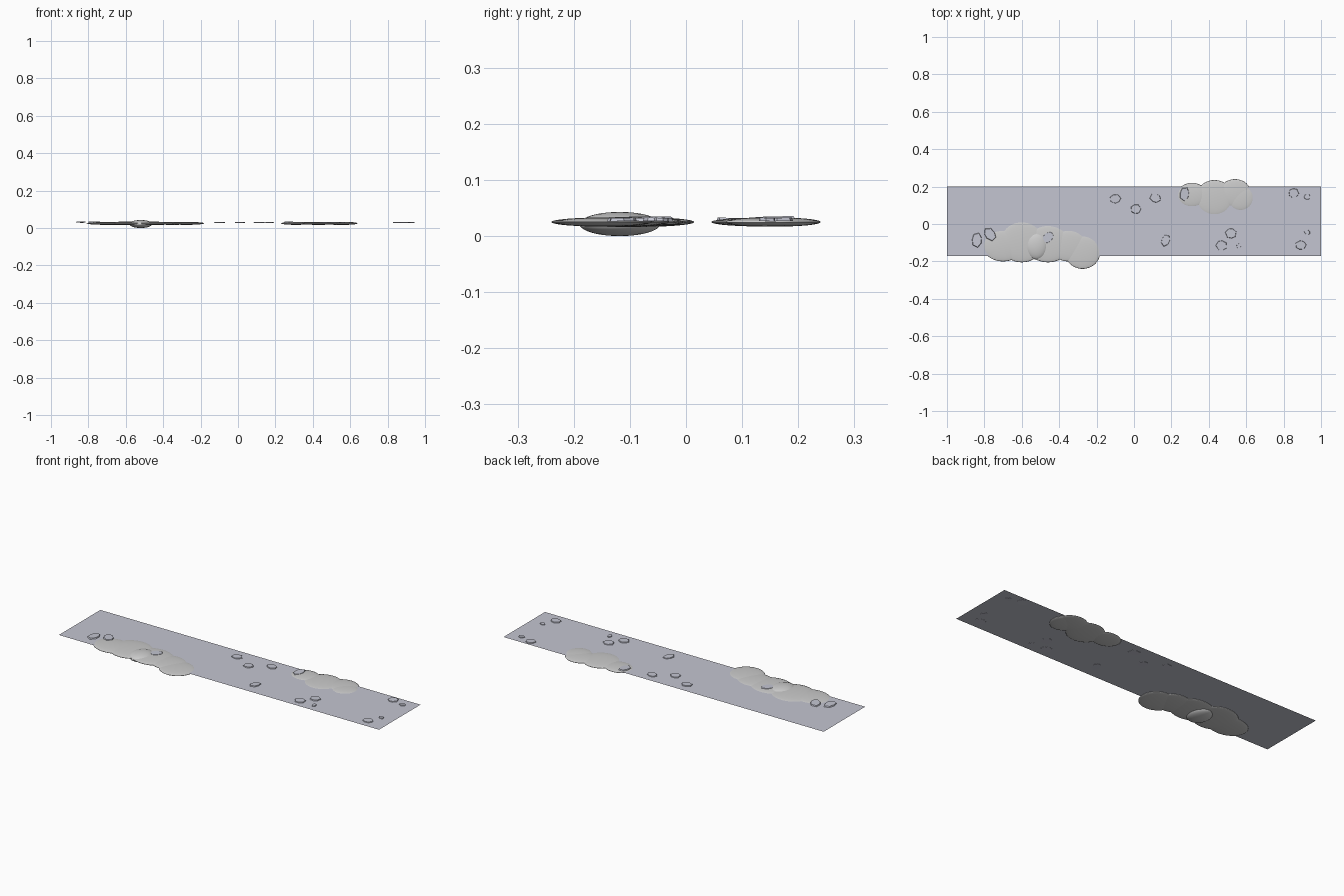
import bpy, bmesh, math, random
from mathutils import Matrix, Vector

if "Cube" in bpy.data.objects:
    bpy.data.objects.remove(bpy.data.objects["Cube"])

random.seed(4)
LEVEL = 0.028


def material(name, colour):
    m = bpy.data.materials.new(name)
    m.diffuse_color = colour
    m.use_nodes = True
    m.node_tree.nodes["Principled BSDF"].inputs["Base Color"].default_value = m.diffuse_color
    return m


def finish(name, bm, mat=None, smooth=False):
    me = bpy.data.meshes.new(name)
    bm.to_mesh(me)
    bm.free()
    ob = bpy.data.objects.new(name, me)
    bpy.context.collection.objects.link(ob)
    if mat:
        me.materials.append(mat)
    for p in me.polygons:
        p.use_smooth = smooth
    return ob


def mounds(name, blobs):
    """Overlapping flattened spheres: x, y, z, rx, ry, rz."""
    bm = bmesh.new()
    for x, y, z, rx, ry, rz in blobs:
        mat = Matrix.Translation((x, y, z)) @ Matrix.Diagonal((rx, ry, rz, 1))
        bmesh.ops.create_uvsphere(bm, u_segments=40, v_segments=20, radius=1, matrix=mat)
    return finish(name, bm, None, True)


blue = material("water_blue_grey", (0.55, 0.56, 0.64, 1))

# flat water strip
bm = bmesh.new()
bm.faces.new([bm.verts.new(c) for c in
              ((-1, -0.17, LEVEL), (1, -0.17, LEVEL), (1, 0.2, LEVEL), (-1, 0.2, LEVEL))])
finish("water_strip", bm, blue)

# banks along both edges
mounds("front_bank", [
    (-0.70, -0.115, 0.025, 0.11, 0.085, 0.008),
    (-0.60, -0.095, 0.025, 0.12, 0.11, 0.009),
    (-0.46, -0.105, 0.025, 0.12, 0.10, 0.009),
    (-0.35, -0.115, 0.025, 0.10, 0.085, 0.008),
    (-0.275, -0.150, 0.025, 0.095, 0.09, 0.008)])
mounds("back_bank", [
    (0.31, 0.155, 0.025, 0.08, 0.065, 0.008),
    (0.43, 0.140, 0.025, 0.10, 0.095, 0.008),
    (0.54, 0.165, 0.025, 0.085, 0.075, 0.008),
    (0.57, 0.140, 0.025, 0.07, 0.07, 0.008)])

# rounded boulder in the front bank
mounds("boulder", [(-0.52, -0.118, 0.0215, 0.06, 0.072, 0.0215)])

# flat irregular stones: x, y, radius
stones = [(-0.84, -0.086, 0.036), (-0.77, -0.055, 0.036), (-0.46, -0.072, 0.034),
          (-0.10, 0.135, 0.030), (0.01, 0.08, 0.030), (0.114, 0.139, 0.030),
          (0.169, -0.088, 0.030), (0.27, 0.16, 0.034), (0.468, -0.115, 0.032),
          (0.518, -0.05, 0.032), (0.56, -0.12, 0.015), (0.854, 0.165, 0.030),
          (0.926, 0.145, 0.018), (0.892, -0.113, 0.030), (0.926, -0.044, 0.016)]
for i, (x, y, r) in enumerate(stones):
    bm = bmesh.new()
    on_bank = i in (0, 1, 2, 7)
    bmesh.ops.create_cone(bm, cap_ends=True, segments=7, radius1=r, radius2=r * 0.92,
                          depth=0.006)
    turn = random.uniform(0, math.tau)
    for v in bm.verts:
        a = math.atan2(v.co.y, v.co.x)
        k = 1 + 0.15 * math.sin(2 * a + turn)
        v.co = Vector((v.co.x * k, v.co.y * k * 0.85, v.co.z))
    tilt = Matrix.Rotation(random.uniform(-0.03, 0.03), 4, 'X')
    place = Matrix.Translation((x, y, LEVEL + (0.004 if on_bank else 0.0015)))
    bm.transform(place @ tilt @ Matrix.Rotation(turn, 4, 'Z'))
    finish("stone_%02d" % (i + 1), bm, blue)
